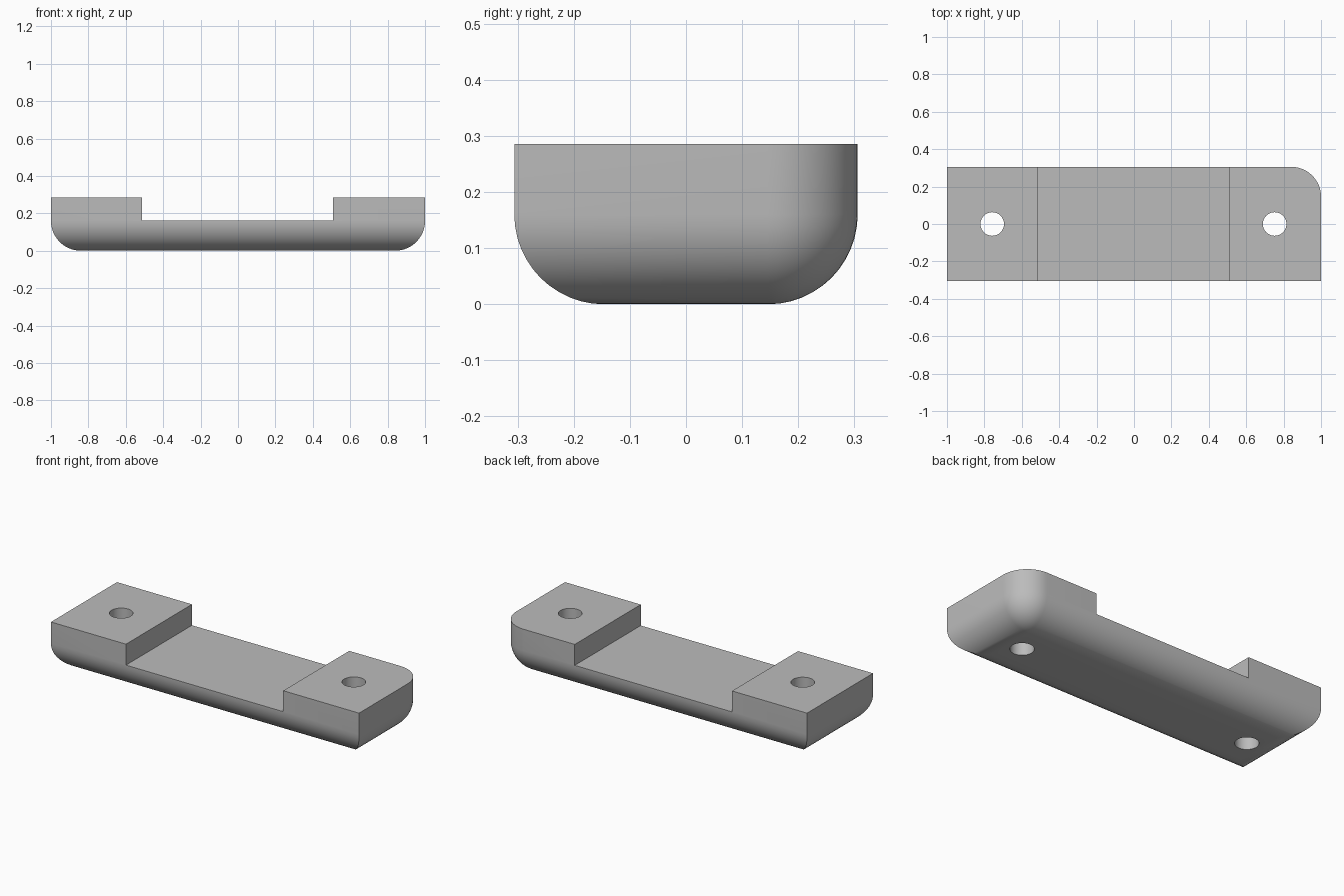
import bpy, bmesh, math

if "Cube" in bpy.data.objects:
    bpy.data.objects.remove(bpy.data.objects["Cube"], do_unlink=True)

HALF_X, HALF_Y, TOP, RADIUS = 1.0, 0.306, 0.286, 0.16
STEP_LEFT, STEP_RIGHT, STEP_Z = 0.508, -0.513, 0.163
HOLES, HOLE_R = (-0.758, 0.752), 0.063
SEGS = 12

grey = bpy.data.materials.new("plain grey")
grey.use_nodes = True
colour = (0.5, 0.5, 0.5, 1)
grey.diffuse_color = colour
grey.node_tree.nodes["Principled BSDF"].inputs["Base Color"].default_value = colour


def outline(inset):
    """Rectangle with three square corners and one rounded corner."""
    x, y, r = HALF_X - inset, HALF_Y - inset, RADIUS - inset
    pts = [(-x, y), (-x, -y), (x, -y)]
    for i in range(SEGS + 1):
        a = math.pi / 2 * i / SEGS
        pts.append((x - r + r * math.cos(a), y - r + r * math.sin(a)))
    return pts


# Body: stacked outlines, drawn in along a quarter circle at the bottom
levels = [(0, TOP)]
for i in range(SEGS + 1):
    a = math.pi / 2 * i / SEGS
    levels.append((RADIUS * (1 - math.cos(a)), RADIUS * (1 - math.sin(a))))
bm = bmesh.new()
rings = [[bm.verts.new((x, y, z)) for x, y in outline(inset)] for inset, z in levels]
for upper, lower in zip(rings, rings[1:]):
    for i in range(len(upper)):
        j = (i + 1) % len(upper)
        bm.faces.new((upper[i], lower[i], lower[j], upper[j]))
bm.faces.new(rings[0])
bm.faces.new(rings[-1])
bmesh.ops.remove_doubles(bm, verts=bm.verts, dist=1e-5)
bmesh.ops.recalc_face_normals(bm, faces=bm.faces)
mesh = bpy.data.meshes.new("mounting_bar")
bm.to_mesh(mesh)
bm.free()
bar = bpy.data.objects.new("mounting_bar", mesh)
bpy.context.collection.objects.link(bar)
mesh.materials.append(grey)


def cut(cutter, name):
    """Subtract a helper from the bar and hide it."""
    cutter.name = name
    cutter.data.materials.append(grey)
    cutter.hide_render = True
    cutter.hide_set(True)
    mod = bar.modifiers.new(name, 'BOOLEAN')
    mod.operation = 'DIFFERENCE'
    mod.solver = 'EXACT'
    mod.object = cutter


# Recess between the two end pads
bpy.ops.mesh.primitive_cube_add(size=1, location=((STEP_LEFT + STEP_RIGHT) / 2, 0, STEP_Z + 0.5))
notch = bpy.context.object
notch.scale = (STEP_LEFT - STEP_RIGHT, 2, 1)
cut(notch, "recess_cutter")

# Screw holes through the pads
for i, x in enumerate(HOLES):
    bpy.ops.mesh.primitive_cylinder_add(vertices=48, radius=HOLE_R, depth=2, location=(x, 0, 0))
    cut(bpy.context.object, f"hole_cutter_{i + 1}")

# Apply the cuts and smooth the rounded surfaces
bpy.ops.object.select_all(action='DESELECT')
bar.select_set(True)
bpy.context.view_layer.objects.active = bar
for mod in list(bar.modifiers):
    bpy.ops.object.modifier_apply(modifier=mod.name)
for ob in [o for o in bpy.data.objects if "cutter" in o.name]:
    bpy.data.objects.remove(ob, do_unlink=True)
bpy.ops.object.shade_smooth_by_angle(angle=math.radians(25))
